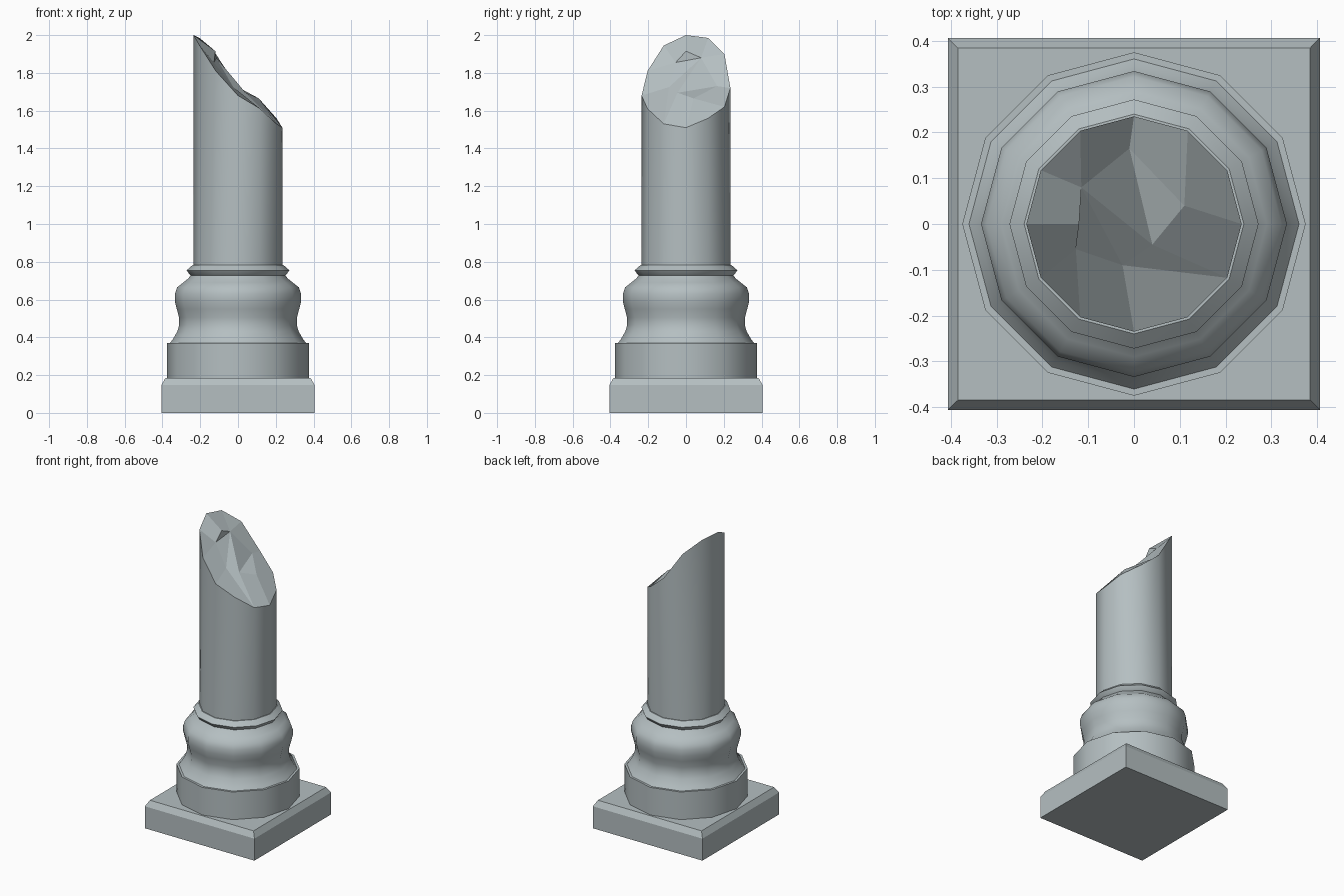
import bpy, bmesh, math

if "Cube" in bpy.data.objects:
    bpy.data.objects.remove(bpy.data.objects["Cube"])

stone = bpy.data.materials.new("pale grey stone")
stone.diffuse_color = (0.46, 0.52, 0.535, 1)
stone.use_nodes = True
stone.node_tree.nodes["Principled BSDF"].inputs["Base Color"].default_value = stone.diffuse_color
SIDES = 12


def finish(bm, name, angle=None):
    bmesh.ops.recalc_face_normals(bm, faces=bm.faces)
    me = bpy.data.meshes.new(name)
    bm.to_mesh(me)
    bm.free()
    ob = bpy.data.objects.new(name, me)
    bpy.context.collection.objects.link(ob)
    me.materials.append(stone)
    if angle:
        bpy.ops.object.select_all(action='DESELECT')
        ob.select_set(True)
        bpy.context.view_layer.objects.active = ob
        bpy.ops.object.shade_smooth_by_angle(angle=math.radians(angle))
    return ob


def polygon(bm, r, heights):
    return [bm.verts.new((r * math.cos(math.tau * i / SIDES),
                          r * math.sin(math.tau * i / SIDES), z))
            for i, z in enumerate(heights)]


def bridge(bm, lo, hi):
    n = len(lo)
    for i in range(n):
        j = (i + 1) % n
        bm.faces.new((lo[i], lo[j], hi[j], hi[i]))


def turned(name, profile):
    bm = bmesh.new()
    rings = [polygon(bm, r, [z] * SIDES) for r, z in profile]
    for lo, hi in zip(rings, rings[1:]):
        bridge(bm, lo, hi)
    bm.faces.new(rings[0])
    bm.faces.new(rings[-1])
    return finish(bm, name, 35)


# Square plinth with chamfered top
bm = bmesh.new()
loops = [[bm.verts.new((sx * h, sy * h, z))
          for sx, sy in ((-1, -1), (1, -1), (1, 1), (-1, 1))]
         for h, z in ((0.406, 0), (0.406, 0.147), (0.384, 0.185))]
bridge(bm, loops[0], loops[1])
bridge(bm, loops[1], loops[2])
bm.faces.new(loops[0])
bm.faces.new(loops[2])
finish(bm, "plinth")

# Drum and swelling moulding
turned("base_drum", [(0.375, 0.183), (0.375, 0.37)])
turned("base_moulding", [
    (0.362, 0.368), (0.345, 0.39), (0.322, 0.43), (0.311, 0.465), (0.312, 0.505),
    (0.324, 0.55), (0.334, 0.59), (0.334, 0.63), (0.322, 0.665),
    (0.29, 0.69), (0.265, 0.71), (0.25, 0.728)])

# Collar ring
turned("collar_ring", [(0.245, 0.724), (0.258, 0.734), (0.272, 0.755),
                       (0.255, 0.77), (0.24, 0.783)])

# Shaft with a slanted, jagged broken top
bm = bmesh.new()
rim_z = [1.51, 1.56, 1.62, 1.72, 1.90, 1.985, 2.0, 1.945, 1.81, 1.68, 1.61, 1.53]
bottom = polygon(bm, 0.235, [0.77] * SIDES)
r = polygon(bm, 0.235, rim_z)
bridge(bm, bottom, r)
bm.faces.new(bottom)
a, b, c, d, e, f, g = [bm.verts.new(p) for p in (
    (-0.115, 0.08, 1.88), (-0.12, 0, 1.915), (-0.127, -0.055, 1.855),
    (-0.01, 0.165, 1.73), (0.11, 0.04, 1.665), (0.04, -0.045, 1.695),
    (-0.025, -0.09, 1.725))]
for face in ((a, r[4], r[3], d), (d, r[3], r[2], e), (d, e, f),
             (e, r[2], r[1], r[0]), (e, r[0], r[11], f),
             (f, r[11], g), (g, r[11], r[10], r[9]), (g, r[9], r[8], c),
             (c, r[8], r[7]), (c, r[7], r[6], b), (b, r[6], r[5], a),
             (a, r[5], r[4]), (a, d, f), (a, f, g), (a, g, c), (a, c, b)):
    bm.faces.new(face)
shaft = finish(bm, "broken_shaft", 31)
# Keep the broken surface faceted
for p in shaft.data.polygons:
    p.use_smooth = abs(p.normal.z) < 0.05
